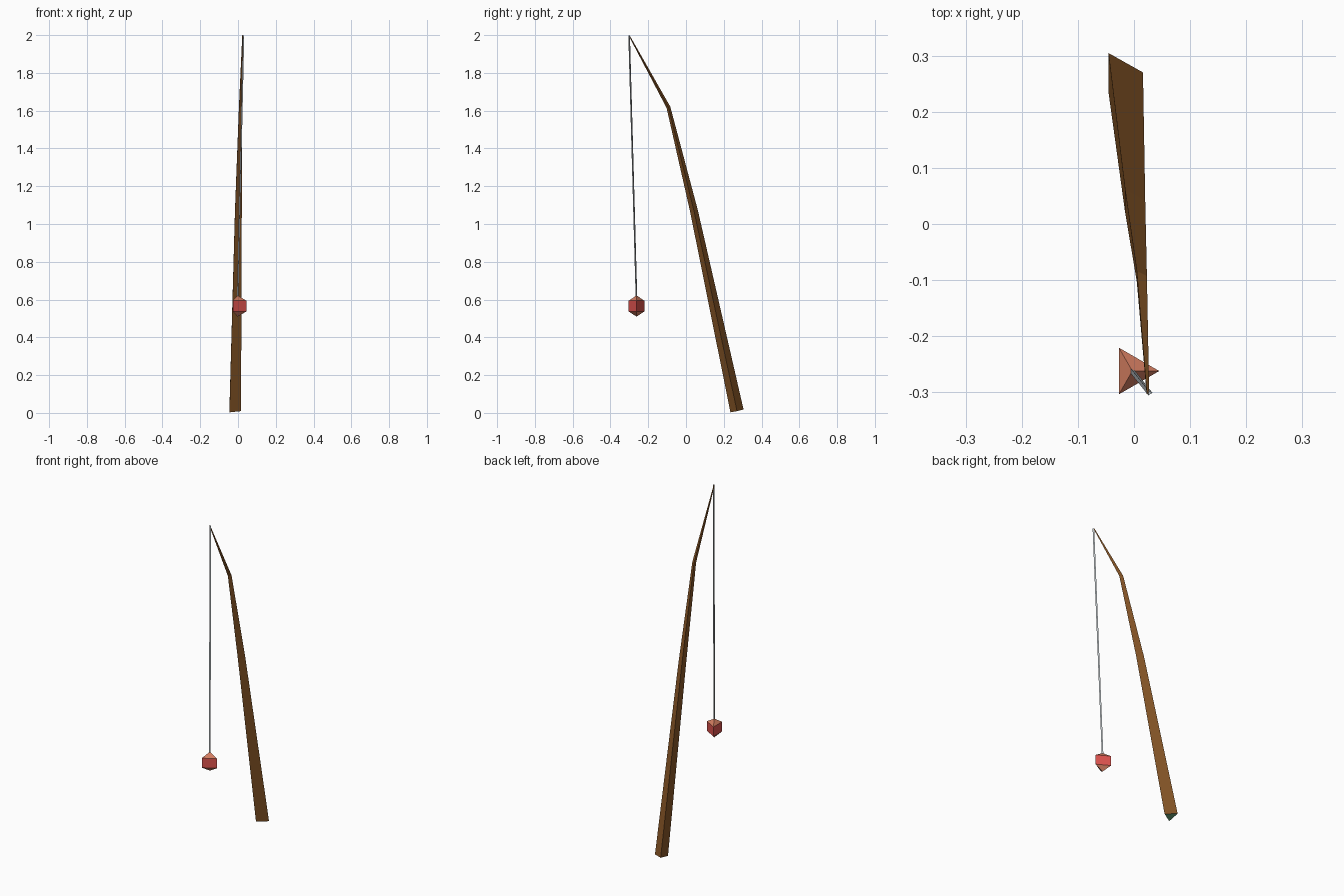
import bpy, bmesh, math
from mathutils import Vector

if "Cube" in bpy.data.objects:
    bpy.data.objects.remove(bpy.data.objects["Cube"])


def material(name, rgb):
    m = bpy.data.materials.new(name)
    m.diffuse_color = (*rgb, 1)
    m.use_nodes = True
    m.node_tree.nodes["Principled BSDF"].inputs["Base Color"].default_value = m.diffuse_color
    return m


wood = material("brown wood", (0.24, 0.092, 0.02))
grip_green = material("green", (0.14, 0.36, 0.19))
red = material("red", (0.72, 0.085, 0.075))
salmon = material("salmon", (0.66, 0.21, 0.12))
grey = material("line grey", (0.52, 0.56, 0.58))


def three_sided(name, path, radii, mats, rule=None):
    """Triangular loft along path, one corner towards +x; zero radius is a point."""
    bm = bmesh.new()
    pts = [Vector(p) for p in path]
    rings = []
    for i, (p, r) in enumerate(zip(pts, radii)):
        axis = (pts[min(i + 1, len(pts) - 1)] - pts[max(i - 1, 0)]).normalized()
        v = axis.cross(Vector((1, 0, 0))).normalized()
        u = v.cross(axis).normalized()
        if r == 0:
            rings.append([bm.verts.new(p)] * 3)
        else:
            angles = [k * math.tau / 3 for k in range(3)]
            rings.append([bm.verts.new(p + r * (u * math.cos(a) + v * math.sin(a)))
                          for a in angles])
    for a, b in zip(rings, rings[1:]):
        for k in range(3):
            n = (k + 1) % 3
            bm.faces.new(list(dict.fromkeys((a[k], a[n], b[n], b[k]))))
    for ring, r in ((rings[0], radii[0]), (rings[-1], radii[-1])):
        if r:
            bm.faces.new(ring)
    bmesh.ops.recalc_face_normals(bm, faces=bm.faces)
    bm.normal_update()
    if rule:
        for f in bm.faces:
            f.material_index = rule(f)
    me = bpy.data.meshes.new(name)
    bm.to_mesh(me)
    bm.free()
    for m in mats:
        me.materials.append(m)
    ob = bpy.data.objects.new(name, me)
    bpy.context.collection.objects.link(ob)
    return ob


# Bent tapering pole, with a green butt end
three_sided("pole",
            [(-0.025, 0.27, 0.010), (-0.004, 0.042, 1.07),
             (0.011, -0.093, 1.618), (0.024, -0.301, 1.998)],
            [0.041, 0.024, 0.012, 0.003], [wood, grip_green],
            lambda f: 1 if f.normal.z < -0.8 else 0)

# Thin line hanging from the tip
three_sided("fishing_line", [(-0.003, -0.262, 0.60), (0.028, -0.301, 1.997)],
            [0.005, 0.005], [grey])

# Float: red prism with pointed salmon ends
fx, fy = -0.003, -0.262
three_sided("float", [(fx, fy, z) for z in (0.510, 0.537, 0.594, 0.622)],
            [0, 0.048, 0.048, 0], [red, salmon],
            lambda f: 1 if abs(f.normal.z) > 0.3 else 0)
